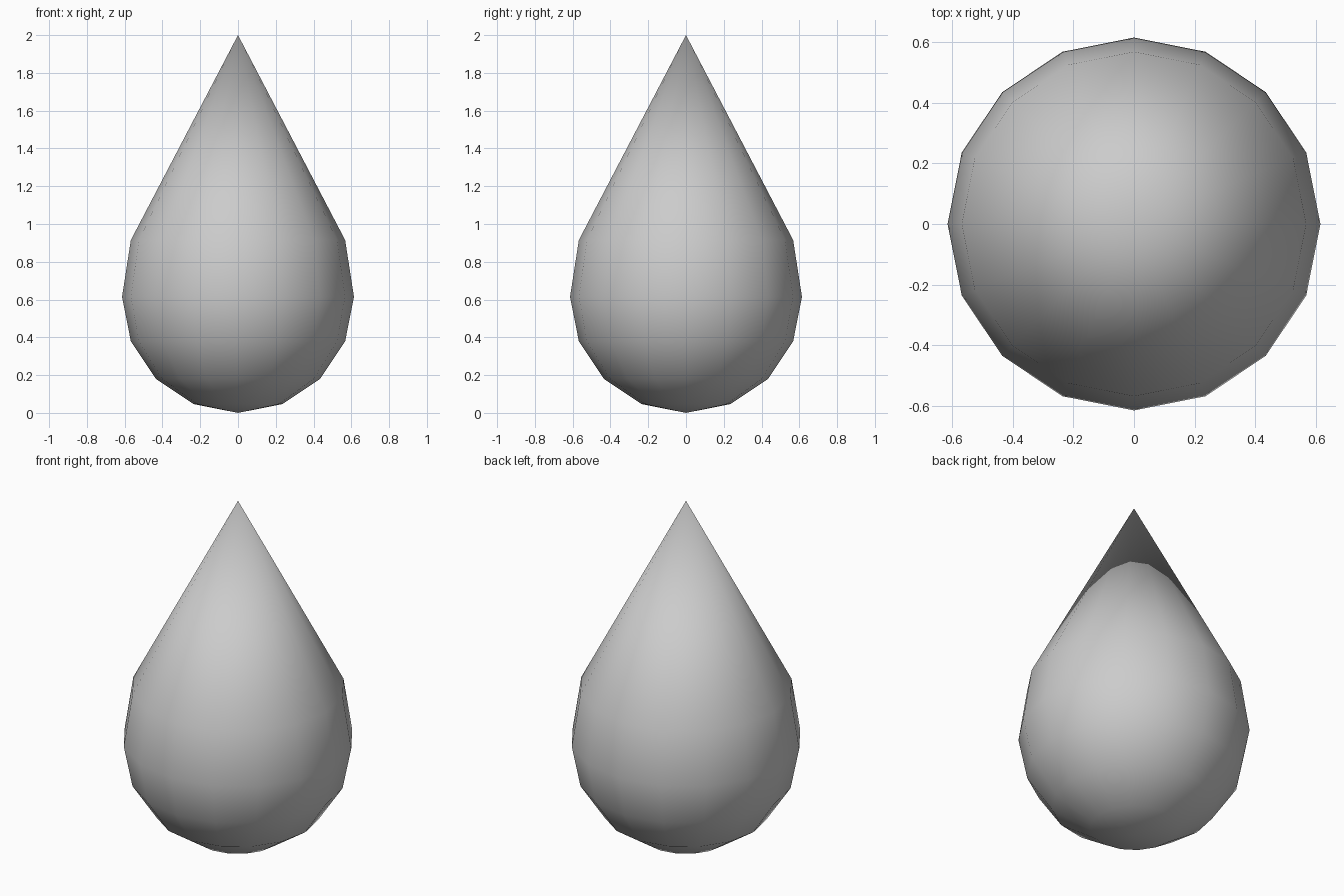
import bpy, bmesh
from math import sin, cos, radians, tau

if "Cube" in bpy.data.objects:
    bpy.data.objects.remove(bpy.data.objects["Cube"])

SIDES = 16
R = 0.614

# Profile (radius, height): round lower bowl, shoulder, then a straight cone to the tip
profile = [(R * sin(radians(a)), R * (1 - cos(radians(a)))) for a in (22.5, 45, 67.5, 90)]
profile.append((R * cos(radians(22.5)), 0.915))

bm = bmesh.new()
rings = [[bm.verts.new((r * cos(tau * i / SIDES), r * sin(tau * i / SIDES), z))
          for i in range(SIDES)] for r, z in profile]
bottom = bm.verts.new((0, 0, 0))
tip = bm.verts.new((0, 0, 2))

for i in range(SIDES):
    j = (i + 1) % SIDES
    # Bottom fan, side bands and cone
    bm.faces.new((bottom, rings[0][j], rings[0][i]))
    for lo, hi in zip(rings, rings[1:]):
        bm.faces.new((lo[i], lo[j], hi[j], hi[i]))
    bm.faces.new((rings[-1][i], rings[-1][j], tip))

bmesh.ops.recalc_face_normals(bm, faces=bm.faces)
for f in bm.faces:
    f.smooth = True

# Teardrop body
mesh = bpy.data.meshes.new("teardrop")
bm.to_mesh(mesh)
bm.free()
bpy.context.collection.objects.link(bpy.data.objects.new("teardrop", mesh))
